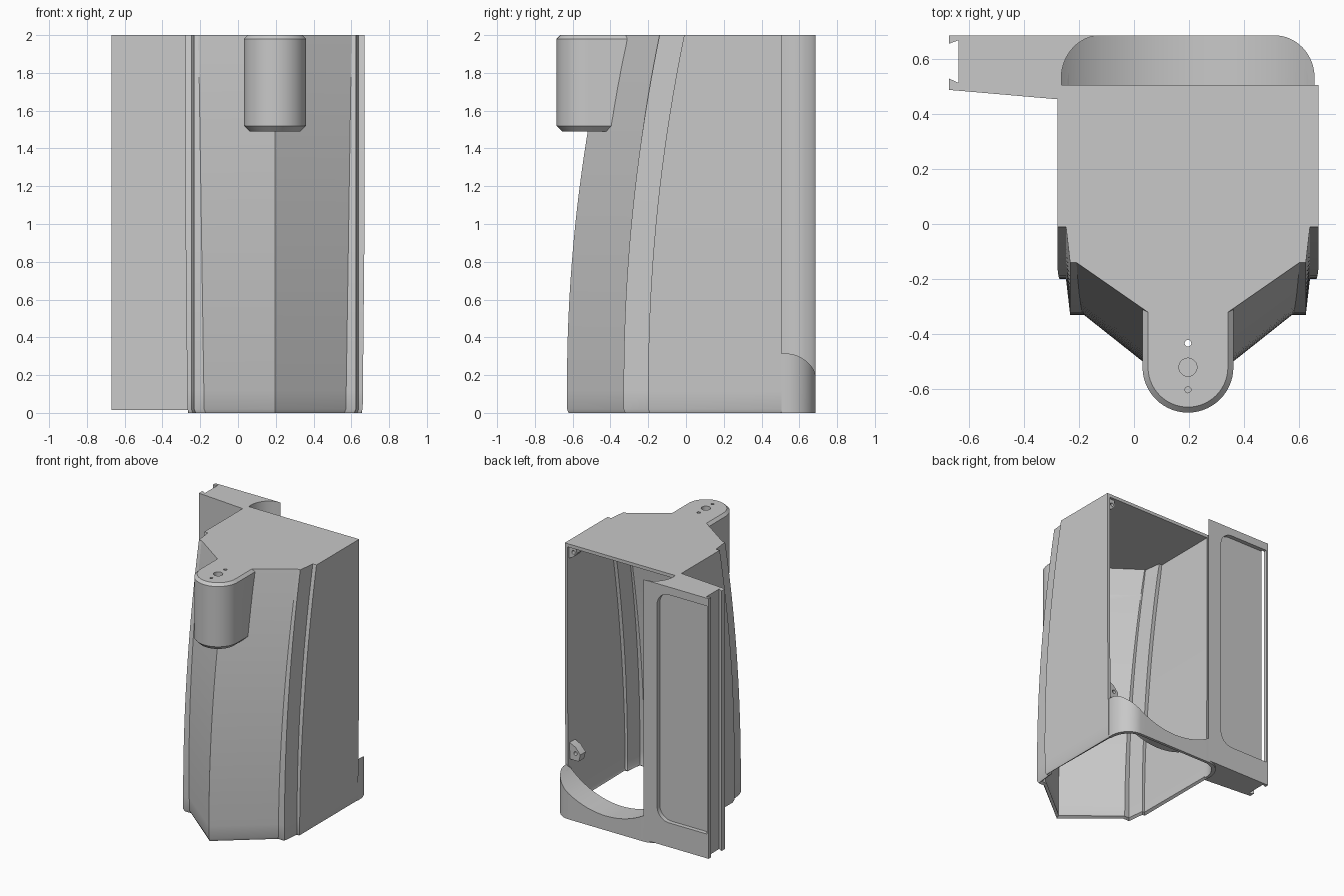
import bpy, bmesh
from math import sin, cos, pi, sqrt

cube = bpy.data.objects.get("Cube")
if cube:
    bpy.data.objects.remove(cube, do_unlink=True)

CX = 0.196          # centre line of the housing
BACK = 0.505        # rear plane of the housing
WALL = 0.022

grey = bpy.data.materials.new("plain_grey")
grey.use_nodes = True
grey.diffuse_color = (0.58, 0.58, 0.58, 1)
grey.node_tree.nodes["Principled BSDF"].inputs["Base Color"].default_value = (0.58, 0.58, 0.58, 1)


def loft(name, rings, solid=True):
    """Skin a list of rings; solid ones are closed loops with end caps."""
    bm = bmesh.new()
    rows = [[bm.verts.new(p) for p in ring] for ring in rings]
    n = len(rows[0])
    for a, b in zip(rows, rows[1:]):
        for i in range(n if solid else n - 1):
            j = (i + 1) % n
            bm.faces.new((a[j], a[i], b[i], b[j]))
    if solid:
        bm.faces.new(rows[0])
        bm.faces.new(rows[-1])
        bmesh.ops.recalc_face_normals(bm, faces=bm.faces)
    mesh = bpy.data.meshes.new(name)
    bm.to_mesh(mesh)
    bm.free()
    mesh.materials.append(grey)
    ob = bpy.data.objects.new(name, mesh)
    bpy.context.collection.objects.link(ob)
    return ob


def prism(name, outline, z0, z1):
    return loft(name, [[(x, y, z) for x, y in outline] for z in (z0, z1)])


def slab(name, outline, y0, y1):
    return loft(name, [[(x, y, z) for x, z in outline] for y in (y0, y1)])


def arc(cx, cy, rx, ry, a0, a1, n=16):
    angles = [a0 + (a1 - a0) * i / n for i in range(n + 1)]
    return [(cx + rx * cos(a), cy + ry * sin(a)) for a in angles]


def circle(x, y, r):
    return arc(x, y, r, r, 0, 2 * pi, 20)[:-1]


def apply(ob, mod):
    bpy.ops.object.select_all(action="DESELECT")
    ob.select_set(True)
    bpy.context.view_layer.objects.active = ob
    bpy.ops.object.modifier_apply(modifier=mod.name)


def cut(cutter, *targets):
    for ob in targets:
        mod = ob.modifiers.new("cut", "BOOLEAN")
        mod.operation = "DIFFERENCE"
        mod.solver = "EXACT"
        mod.object = cutter
        apply(ob, mod)
    bpy.data.objects.remove(cutter, do_unlink=True)


# Housing plan at a height: straight sides, two stepped ledges, pointed front
def plan(z, inset=0.0):
    lean = 0.19 * (max(0, z - 0.15) / 1.85) ** 2
    side = 0.464 + 0.01 * min(1, z)
    half = [(side, BACK), (side, -0.2 + lean), (0.443, -0.2 + lean),
            (0.428, -0.33 + lean), (0.375 + 0.015 * z, -0.33 + lean)]
    half = [(x - inset, y if y == BACK else y + inset) for x, y in half]
    tip = (0, -0.63 + 1.1 * lean + inset)
    pts = half + [tip] + [(-x, y) for x, y in reversed(half)]
    return [(CX + x, y, z) for x, y in pts]


TOP = 1.975
levels = [0.02 + (TOP - 0.02) * i / 20 for i in range(21)]
shell = loft("housing_shell", [plan(0, 0.008)] + [plan(z) for z in levels], solid=False)
thickness = shell.modifiers.new("thickness", "SOLIDIFY")
thickness.thickness = WALL
thickness.offset = -1
thickness.use_even_offset = True
apply(shell, thickness)
top_plate = loft("top_plate", [plan(TOP), plan(2.0)])

# Rounded boss at the top of the front, with chamfered ends and bores
BOSS_Y = -0.52


def boss_ring(r, back, z):
    pts = arc(CX, BOSS_Y, r, r, pi, 2 * pi, 28) + [(CX + r, back), (CX - r, back)]
    return [(x, y, z) for x, y in pts]


boss = loft("front_boss", [boss_ring(0.135, -0.40, 1.49), boss_ring(0.165, -0.39, 1.52),
                           boss_ring(0.165, -0.30, 1.98), boss_ring(0.145, -0.295, 2.0)])
for y, r, floor in ((BOSS_Y, 0.033, 1.85), (-0.602, 0.011, 1.9)):
    cut(prism("bore", circle(CX, y, r), floor, 2.1), boss)
cut(prism("through_bore", circle(CX, -0.433, 0.012), 1.4, 2.1), boss, top_plate, shell)

# Rear collar: round-cornered wall whose top edge dips in a wide arc
RX, RY, CORNER_Y, REAR = 0.145, 0.155, 0.53, 0.685
HALF = 0.46
SWEEP = 0.62


def roof(x):
    return 0.11 + SWEEP - sqrt(SWEEP ** 2 - (x - CX) ** 2)


right = arc(CX + HALF - RX, CORNER_Y, RX, RY, 0, pi / 2)
left = arc(CX - HALF + RX, CORNER_Y, RX, RY, pi / 2, pi)
x0, x1 = left[0][0], right[-1][0]
middle = [(x1 + (x0 - x1) * i / 16, REAR) for i in range(1, 16)]
path = [(CX + HALF, BACK)] + right + middle + left + [(CX - HALF, BACK)]


def collar_section(x, y):
    """Angle-shaped section: outer wall, roof running forward, thin inside."""
    h = roof(x)
    k = (HALF - WALL) / HALF
    xi, yi = CX + (x - CX) * k, max(y - WALL, 0.495)
    return [(x, y, 0), (x, y, h), (x, 0.49, h),
            (xi, 0.49, h - WALL), (xi, yi, h - WALL), (xi, yi, 0)]


loft("rear_collar", [collar_section(x, y) for x, y in path])

# Side arm: full height, concave corner on the inside, dovetail slot at the end
END = -0.671
arm_plan = [(END, 0.487), (-0.266, 0.452), (CX - HALF, BACK)] + left[::-1]
arm_plan += [(END, REAR), (END, 0.655), (-0.638, 0.667), (-0.638, 0.513), (END, 0.528)]
arm = prism("side_arm", arm_plan, 0.015, 2.0)

# Shallow recess on the rear of the arm, rounded on its inner side
R = 0.1
recess = [(-0.655, 1.94), (-0.655, 0.2)]
recess += arc(-0.235 - R, 0.2 + R, R, R, -pi / 2, 0, 10)
recess += arc(-0.235 - R, 1.94 - R, R, R, 0, pi / 2, 10)
cut(slab("recess", recess, 0.652, 0.75), arm)

# Screw tabs in the rear corners of the open side
wall = CX + 0.465
tab_shape = [(0, 0), (0.07, 0), (0.08, 0.04), (0.05, 0.075), (0, 0.1)]
for place, z, t, size in (("top", TOP, -1, 1), ("lower", 0.35, 1, 1.35)):
    tab = slab(f"{place}_screw_tab",
               [(wall - size * a, z + t * size * b) for a, b in tab_shape], 0.42, 0.485)
    hole = circle(wall - size * 0.05, z + t * size * 0.04, 0.014)
    cut(slab("screw_hole", hole, 0.4, 0.6), tab)

# Smooth curved faces, keep hard edges
bpy.ops.object.select_all(action="DESELECT")
for ob in bpy.context.scene.objects:
    if ob.type == "MESH":
        ob.select_set(True)
        bpy.context.view_layer.objects.active = ob
bpy.ops.object.shade_smooth_by_angle(angle=0.5)
